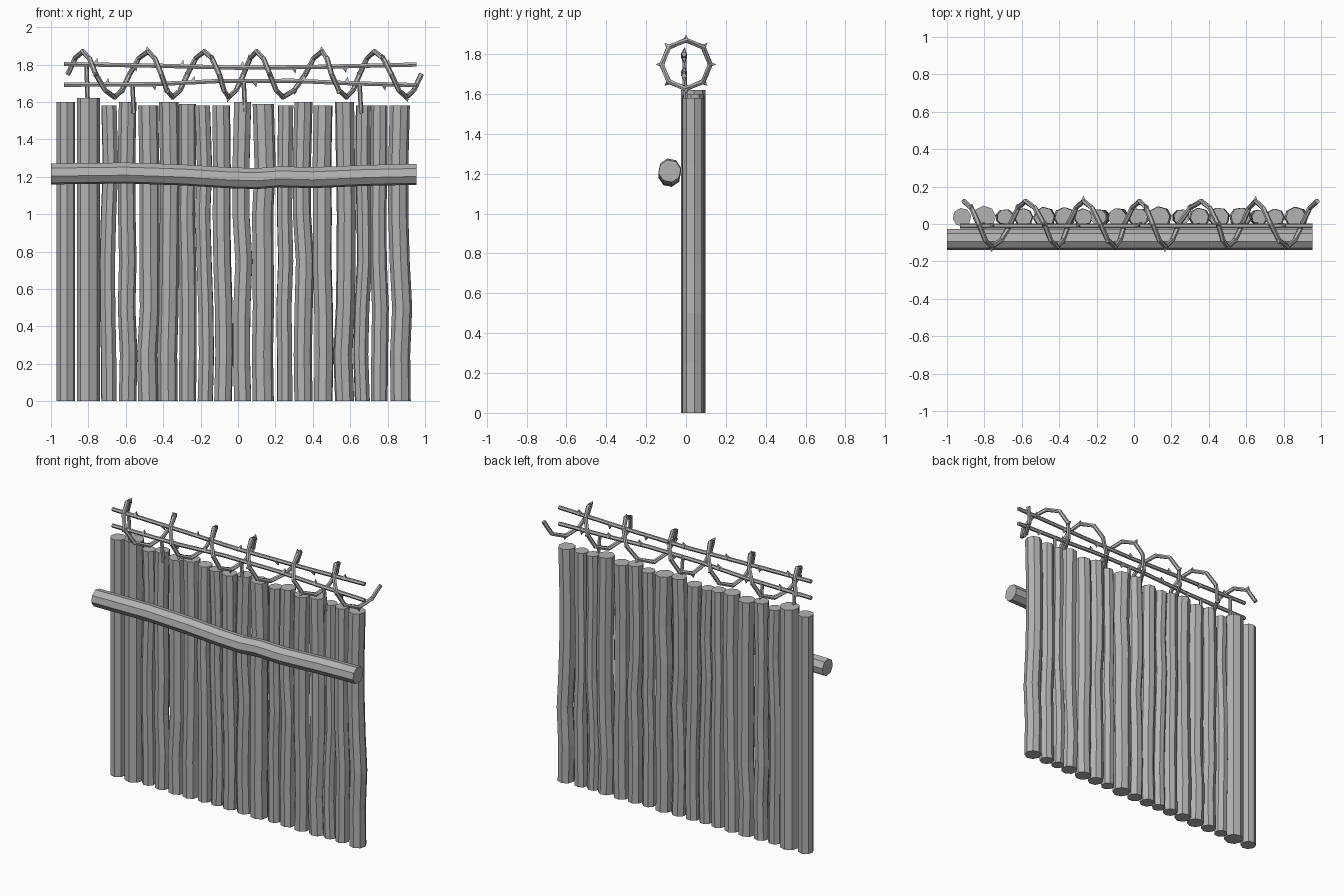
import bpy, bmesh, math, random
from mathutils import Vector

if "Cube" in bpy.data.objects:
    bpy.data.objects.remove(bpy.data.objects["Cube"])

random.seed(4)
grey = bpy.data.materials.new("weathered grey")
grey.diffuse_color = (0.45, 0.45, 0.45, 1)
grey.use_nodes = True
grey.node_tree.nodes["Principled BSDF"].inputs["Base Color"].default_value = grey.diffuse_color


def finish(name, bm):
    bmesh.ops.recalc_face_normals(bm, faces=bm.faces)
    mesh = bpy.data.meshes.new(name)
    bm.to_mesh(mesh)
    bm.free()
    mesh.materials.append(grey)
    ob = bpy.data.objects.new(name, mesh)
    bpy.context.collection.objects.link(ob)


def tube(bm, pts, r, sides, normal=None, spin=0.0):
    """Sweep a flat-sided polygon along a path and cap both ends."""
    pts = [Vector(p) for p in pts]
    rings = []
    for i, p in enumerate(pts):
        t = Vector(normal) if normal else pts[min(i + 1, len(pts) - 1)] - pts[max(i - 1, 0)]
        t.normalize()
        ref = Vector((1, 0, 0)) if abs(t.x) < 0.8 else Vector((0, 1, 0))
        u = (ref - t * ref.dot(t)).normalized()
        v = t.cross(u)
        ring = []
        for k in range(sides):
            a = spin + 2 * math.pi * k / sides
            ring.append(bm.verts.new(p + (u * math.cos(a) + v * math.sin(a)) * r))
        rings.append(ring)
    for a, b in zip(rings, rings[1:]):
        for k in range(sides):
            n = (k + 1) % sides
            bm.faces.new((a[k], a[n], b[n], b[k]))
    bm.faces.new(rings[0])
    bm.faces.new(rings[-1])


def barb(bm, base, direction, length=0.036, r=0.02):
    """Small pyramid thorn."""
    d = Vector(direction).normalized()
    u = d.orthogonal().normalized()
    v = d.cross(u)
    base = Vector(base)
    tip = bm.verts.new(base + d * length)
    ring = [bm.verts.new(base + (u * math.cos(a) + v * math.sin(a)) * r)
            for a in (0, math.pi / 2, math.pi, 3 * math.pi / 2)]
    for k in range(4):
        bm.faces.new((ring[k], ring[(k + 1) % 4], tip))
    bm.faces.new(ring)


# Palisade logs: base x, top x, radius, height
logs = [(-.92, -.92, .050, 1.60), (-.80, -.80, .062, 1.62), (-.69, -.69, .043, 1.58),
        (-.59, -.59, .047, 1.60), (-.48, -.48, .054, 1.58), (-.375, -.37, .053, 1.60),
        (-.27, -.27, .046, 1.59), (-.175, -.19, .043, 1.58), (-.08, -.09, .049, 1.58),
        (.025, .025, .049, 1.60), (.135, .135, .057, 1.59), (.25, .255, .043, 1.58),
        (.35, .35, .049, 1.60), (.455, .455, .052, 1.58), (.57, .57, .052, 1.60),
        (.665, .67, .041, 1.58), (.755, .755, .045, 1.58), (.87, .865, .054, 1.58)]
for i, (x0, x1, r, h) in enumerate(logs):
    bm = bmesh.new()
    pts = []
    for z in (0, .25, .5, .75, 1.0, 1.25, h):
        f = z / h
        wob = random.uniform(-.010, .010) if 0 < f < 1 and 1 < i else 0
        pts.append((x0 + (x1 - x0) * f + wob, .036, z))
    tube(bm, pts, r, 8, (0, 0, 1), random.uniform(0, .6))
    finish("palisade_log_%02d" % (i + 1), bm)

# Crooked cross rail on the front
bm = bmesh.new()
rail = [(-1, 1.215), (-.6, 1.22), (-.3, 1.21), (-.06, 1.195), (.1, 1.19),
        (.22, 1.2), (.4, 1.195), (.68, 1.207), (.955, 1.213)]
tube(bm, [(x, -.082, z) for x, z in rail], .057, 8, (1, 0, 0), .2)
finish("cross_rail", bm)

# Two straight wires with barbs
wires = {"upper_wire": ([(-.93, 1.803), (-.4, 1.793), (0, 1.783), (.4, 1.787), (.955, 1.8)],
                        [(-.76, 1.80, 1), (-.55, 1.797, -1), (-.3, 1.79, 1), (.02, 1.783, 1),
                         (.3, 1.785, -1), (.57, 1.79, -1), (.8, 1.795, 1)]),
         "lower_wire": ([(-.93, 1.692), (-.45, 1.695), (-.1, 1.712), (.3, 1.713), (.6, 1.70), (.955, 1.69)],
                        [(-.7, 1.693, 1), (-.45, 1.695, -1), (-.24, 1.705, 1), (.09, 1.712, -1),
                         (.35, 1.712, 1), (.58, 1.70, 1), (.78, 1.695, -1)])}
for name, (path, thorns) in wires.items():
    bm = bmesh.new()
    tube(bm, [(x, -.01, z) for x, z in path], .013, 6, (1, 0, 0))
    for x, z, s in thorns:
        barb(bm, (x, -.01, z), (.2, .1, s))
    finish(name, bm)

# Stakes carrying the wires
for i, (x, top) in enumerate([(-.81, 1.80), (-.565, 1.70), (.03, 1.72), (.65, 1.70)]):
    bm = bmesh.new()
    tube(bm, [(x + .008, .0, 1.54), (x, -.01, top)], .012, 6)
    finish("wire_stake_%d" % (i + 1), bm)

# Coiled barbed wire: x position at every quarter turn, eight segments per turn
qx = [-.91, -.83, -.76, -.66, -.58, -.48, -.41, -.35, -.27, -.18, -.10, -.05, .03,
      .10, .17, .24, .36, .45, .50, .58, .65, .73, .82, .90, .98]
bm = bmesh.new()
coil = []
for i in range(2 * len(qx) - 1):
    x = (qx[i // 2] + qx[(i + 1) // 2]) / 2
    a = i * math.pi / 4
    coil.append(Vector((x, .122 * math.cos(a), 1.748 + .122 * math.sin(a))))
tube(bm, coil, .014, 6)
for i in range(1, len(coil) - 1, 3):
    a = i * math.pi / 4
    barb(bm, coil[i], (random.uniform(-.3, .3), math.cos(a), math.sin(a)), .03, .018)
finish("coiled_barbed_wire", bm)
